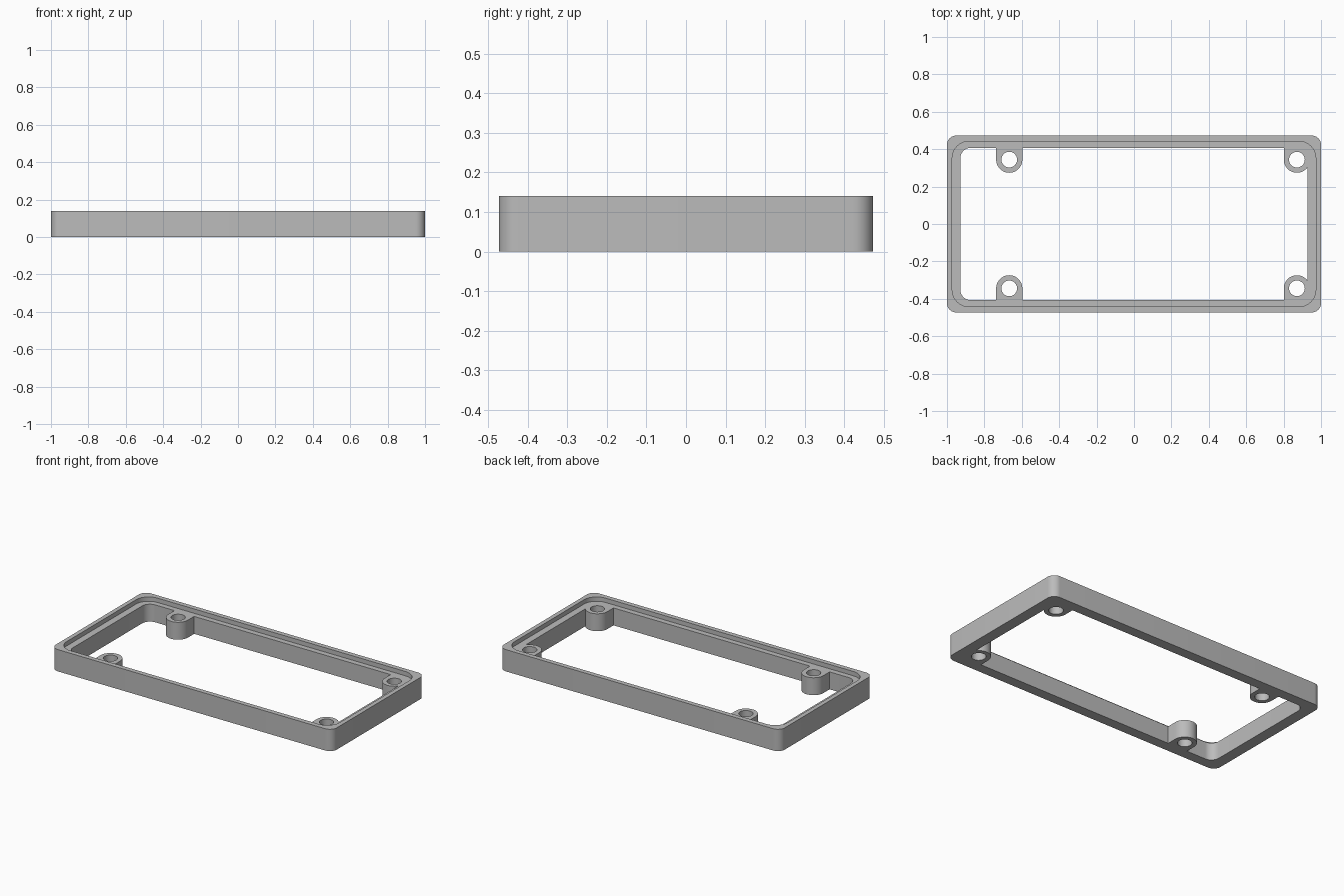
import bpy, bmesh
from math import cos, sin, pi, radians

if "Cube" in bpy.data.objects:
    bpy.data.objects.remove(bpy.data.objects["Cube"], do_unlink=True)

HEIGHT, LEDGE = 0.14, 0.112
BOSS_R, HOLE_R = 0.07, 0.042
BOSS_X, BOSS_Y = (-0.667, 0.871), 0.344


def arc(cx, cy, r, start, sweep, steps):
    return [(cx + r * cos(start + sweep * i / steps),
             cy + r * sin(start + sweep * i / steps)) for i in range(steps + 1)]


def rounded_rect(hx, hy, r):
    pts = []
    for k, (sx, sy) in enumerate([(1, 1), (-1, 1), (-1, -1), (1, -1)]):
        pts += arc(sx * (hx - r), sy * (hy - r), r, k * pi / 2, pi / 2, 10)
    return pts


def prism(name, outline, z0, z1):
    bm = bmesh.new()
    face = bm.faces.new([bm.verts.new((x, y, z0)) for x, y in outline])
    top = bmesh.ops.extrude_face_region(bm, geom=[face])["geom"]
    bmesh.ops.translate(bm, vec=(0, 0, z1 - z0),
                        verts=[v for v in top if isinstance(v, bmesh.types.BMVert)])
    bmesh.ops.recalc_face_normals(bm, faces=bm.faces)
    mesh = bpy.data.meshes.new(name)
    bm.to_mesh(mesh)
    bm.free()
    obj = bpy.data.objects.new(name, mesh)
    bpy.context.collection.objects.link(obj)
    return obj


def cut(target, cutter):
    mod = target.modifiers.new("cut", 'BOOLEAN')
    mod.operation, mod.solver, mod.object = 'DIFFERENCE', 'EXACT', cutter
    bpy.context.view_layer.objects.active = target
    bpy.ops.object.modifier_apply(modifier=mod.name)
    bpy.data.objects.remove(cutter, do_unlink=True)


# Outer block, and the central opening with screw boss shapes left standing
frame = prism("enclosure_frame", rounded_rect(1, 0.473, 0.05), 0, HEIGHT)
opening = prism("opening_cutter", rounded_rect(0.928, 0.407, 0.055), -0.1, 0.3)
for bx in BOSS_X:
    for s in (1, -1):
        tab = [(x, s * y) for x, y in arc(bx, BOSS_Y, BOSS_R, pi, pi, 24)]
        tab += [(bx + BOSS_R, s * 0.45), (bx - BOSS_R, s * 0.45)]
        cut(opening, prism("boss_shape", tab, -0.2, 0.4))
cut(frame, opening)

# Recessed ledge inside the top rim
cut(frame, prism("ledge_cutter", rounded_rect(0.972, 0.442, 0.09), LEDGE, 0.3))

# Screw holes
for bx in BOSS_X:
    for s in (1, -1):
        ring = arc(bx, s * BOSS_Y, HOLE_R, 0, 2 * pi, 32)[:-1]
        cut(frame, prism("hole_cutter", ring, -0.1, 0.3))

# Single grey plastic
grey = bpy.data.materials.new("grey_plastic")
grey.use_nodes = True
colour = (0.5, 0.5, 0.5, 1)
grey.diffuse_color = colour
grey.node_tree.nodes["Principled BSDF"].inputs["Base Color"].default_value = colour
frame.data.materials.clear()
frame.data.materials.append(grey)

bpy.ops.object.select_all(action='DESELECT')
frame.select_set(True)
bpy.context.view_layer.objects.active = frame
bpy.ops.object.shade_smooth_by_angle(angle=radians(30))
